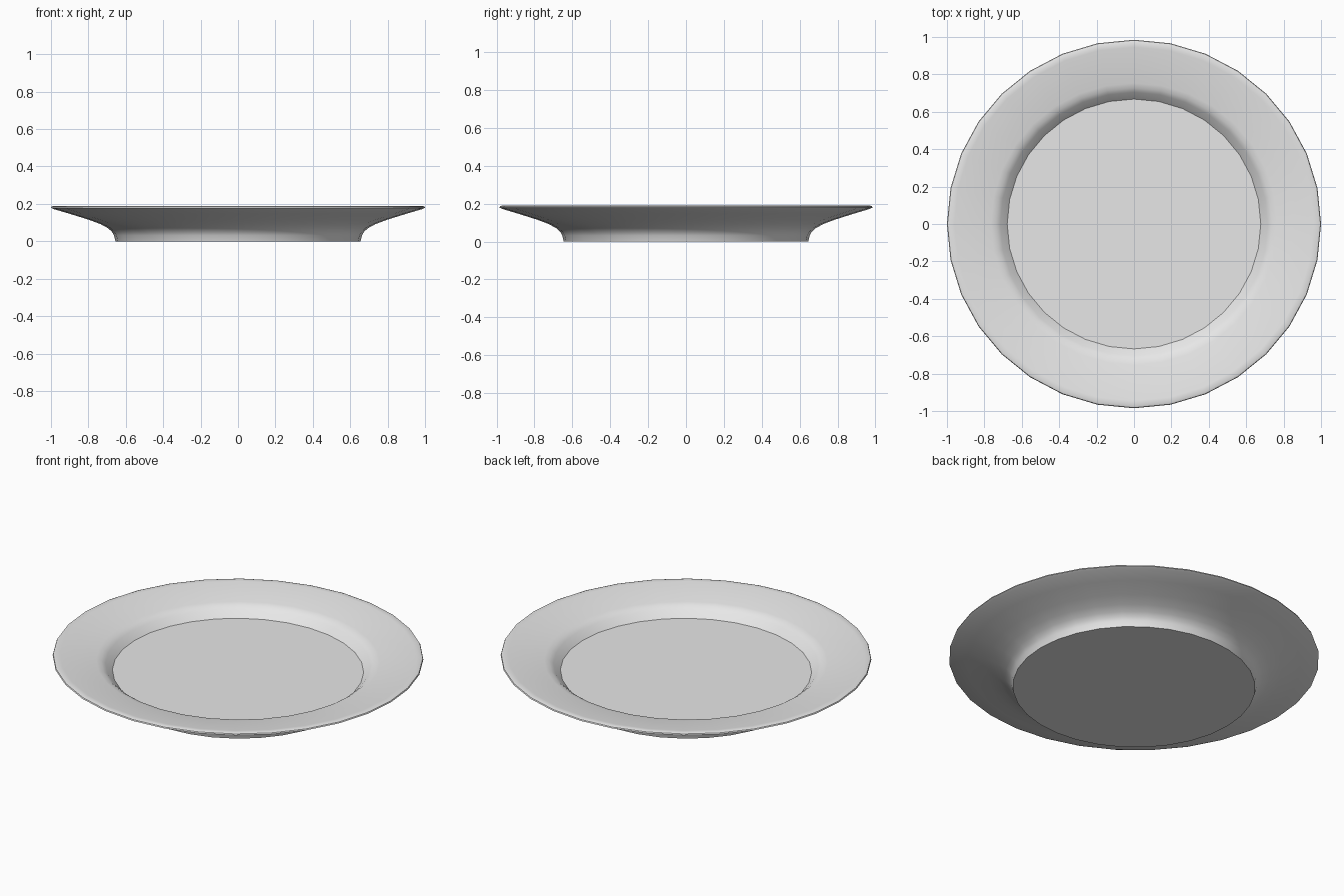
import bpy, bmesh, math

if "Cube" in bpy.data.objects:
    bpy.data.objects.remove(bpy.data.objects["Cube"])

SIDES = 32
Y_SCALE = 0.985  # the plate is very slightly oval

# (radius, height) from the underside foot, out round the rim, in to the floor
PROFILE = [
    (0.655, 0.0), (0.663, 0.032), (0.674, 0.051), (0.695, 0.07),
    (0.735, 0.092), (0.80, 0.116), (0.90, 0.147), (0.985, 0.172),
    (1.0, 0.179), (0.997, 0.186), (0.985, 0.19), (0.96, 0.188),
    (0.85, 0.171), (0.765, 0.157), (0.738, 0.151), (0.715, 0.135),
    (0.678, 0.098),
]

glaze = bpy.data.materials.new("pale_grey_glaze")
glaze.diffuse_color = (0.8, 0.8, 0.8, 1)
glaze.use_nodes = True
glaze.node_tree.nodes["Principled BSDF"].inputs["Base Color"].default_value = glaze.diffuse_color

# lathe the profile into rings and bridge them
bm = bmesh.new()
rings = []
for r, z in PROFILE:
    rings.append([bm.verts.new((r * math.cos(2 * math.pi * i / SIDES),
                                r * math.sin(2 * math.pi * i / SIDES) * Y_SCALE, z))
                  for i in range(SIDES)])
for a, b in zip(rings, rings[1:]):
    for i in range(SIDES):
        j = (i + 1) % SIDES
        bm.faces.new((a[i], a[j], b[j], b[i]))

# flat underside and flat eating surface
bm.faces.new(rings[0][::-1])
bm.faces.new(rings[-1])
bmesh.ops.recalc_face_normals(bm, faces=bm.faces)

mesh = bpy.data.meshes.new("dinner_plate")
bm.to_mesh(mesh)
bm.free()
mesh.materials.append(glaze)
plate = bpy.data.objects.new("dinner_plate", mesh)
bpy.context.collection.objects.link(plate)

bpy.context.view_layer.objects.active = plate
plate.select_set(True)
bpy.ops.object.shade_smooth_by_angle(angle=math.radians(35))
